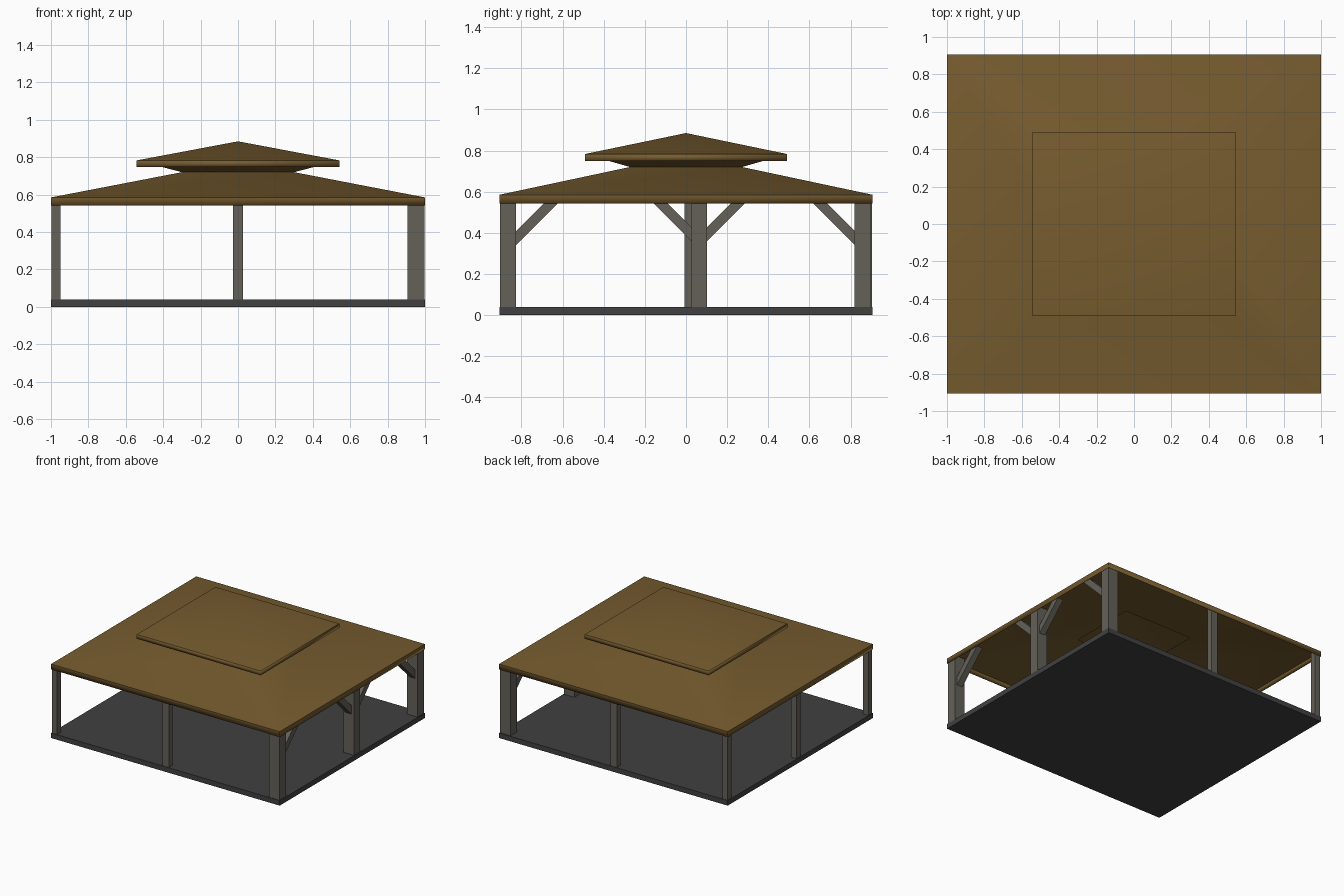
import bpy, bmesh, math

if "Cube" in bpy.data.objects:
    bpy.data.objects.remove(bpy.data.objects["Cube"])

HX, HY = 1.0, 0.907  # half footprint


def mat(name, col):
    m = bpy.data.materials.new(name)
    m.diffuse_color = (*col, 1)
    m.use_nodes = True
    m.node_tree.nodes["Principled BSDF"].inputs["Base Color"].default_value = m.diffuse_color
    return m


ROOF = mat("roof_brown", (0.185, 0.108, 0.029))
POST = mat("post_grey", (0.127, 0.120, 0.098))
BASE = mat("floor_dark_grey", (0.052, 0.052, 0.053))


def finish(name, bm, material):
    me = bpy.data.meshes.new(name)
    bm.to_mesh(me)
    bm.free()
    me.materials.append(material)
    ob = bpy.data.objects.new(name, me)
    bpy.context.collection.objects.link(ob)
    return ob


def box(name, x, y, z, material):
    bm = bmesh.new()
    bmesh.ops.create_cube(bm, size=1)
    for v in bm.verts:
        for i, r in enumerate((x, y, z)):
            v.co[i] = r[0] if v.co[i] < 0 else r[1]
    return finish(name, bm, material)


def shell(name, rings, material, apex=None):
    """Rectangular rings (scale of footprint, z) joined in order, soft hips, thin sheet."""
    bm = bmesh.new()
    loops = [[bm.verts.new((sx * HX * s, sy * HY * s, z))
              for sx, sy in ((-1, -1), (1, -1), (1, 1), (-1, 1))] for s, z in rings]
    for a, b in zip(loops, loops[1:]):
        for i in range(4):
            j = (i + 1) % 4
            bm.faces.new((a[i], a[j], b[j], b[i]))
    if apex:
        t = bm.verts.new((0, 0, apex))
        for i in range(4):
            bm.faces.new((loops[-1][i], loops[-1][(i + 1) % 4], t))
    ob = finish(name, bm, material)
    bpy.context.view_layer.objects.active = ob
    ob.select_set(True)
    bpy.ops.object.shade_smooth_by_angle(angle=math.radians(25))
    ob.select_set(False)
    sol = ob.modifiers.new("sheet", "SOLIDIFY")
    sol.thickness = 0.003
    sol.offset = -1
    return ob


def brace(name, y, z, d):
    """45 degree brace leaving a post face at y, lower edge at z, leaning along d."""
    top, t = 0.565, 0.068
    prof = [(y - d * 0.01, z - 0.01), (y + d * (top - z), top),
            (y + d * (top - z - t), top), (y - d * 0.01, z + t - 0.01)]
    bm = bmesh.new()
    f = bm.faces.new([bm.verts.new((0.925, py, pz)) for py, pz in prof])
    r = bmesh.ops.extrude_face_region(bm, geom=[f])
    bmesh.ops.translate(bm, vec=(0.05, 0, 0),
                        verts=[v for v in r["geom"] if isinstance(v, bmesh.types.BMVert)])
    bmesh.ops.recalc_face_normals(bm, faces=bm.faces)
    return finish(name, bm, POST)


# floor slab
box("floor", (-HX, HX), (-HY, HY), (0, 0.04), BASE)

# two-tier roof sheet: lower fascia, slope, flared neck, upper slope
shell("roof", [(1, 0.543), (1, 0.585), (0.3, 0.72), (0.542, 0.783)], ROOF, apex=0.885)
shell("upper_fascia", [(0.542, 0.749), (0.542, 0.783)], ROOF)

# thin posts on the left, front and back
Z = (0.04, 0.58)
L = (-0.996, -0.95)
F, B = (-0.903, -0.855), (0.855, 0.903)
for n, x, y in (("front_left", L, F), ("back_left", L, B),
                ("middle_left", L, (-0.007, 0.043)),
                ("front_middle", (-0.027, 0.027), F),
                ("back_middle", (-0.027, 0.027), B)):
    box(n + "_post", x, y, Z, POST)

# thick posts on the right with diagonal braces
R = (0.905, 0.996)
for n, y in (("front_right", (-0.903, -0.825)), ("middle_right", (0.027, 0.103)),
             ("back_right", (0.82, 0.9))):
    box(n + "_post", R, y, Z, POST)
    if n != "back_right":
        brace(n + "_brace_rear", y[1], 0.34 if n == "front_right" else 0.36, 1)
    if n != "front_right":
        brace(n + "_brace_fore", y[0], 0.34 if n == "back_right" else 0.36, -1)
